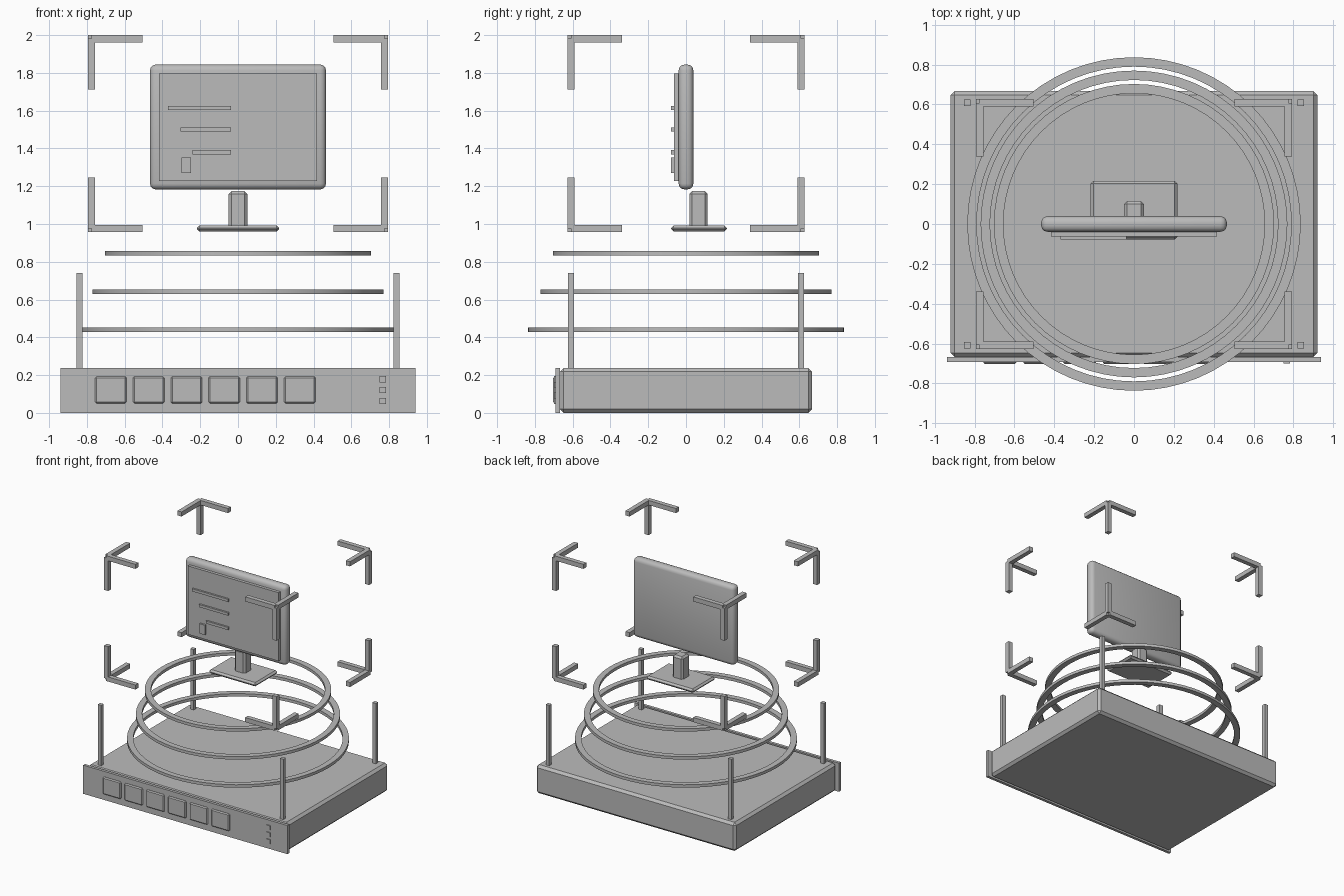
import bpy
import bmesh
import math
from mathutils import Vector

if "Cube" in bpy.data.objects:
    bpy.data.objects.remove(bpy.data.objects["Cube"], do_unlink=True)

grey = bpy.data.materials.new("plain grey")
grey.use_nodes = True
grey.diffuse_color = (0.5, 0.5, 0.5, 1)
grey.node_tree.nodes["Principled BSDF"].inputs["Base Color"].default_value = (0.5, 0.5, 0.5, 1)


def finish(name, bm):
    bmesh.ops.recalc_face_normals(bm, faces=bm.faces)
    mesh = bpy.data.meshes.new(name)
    bm.to_mesh(mesh)
    bm.free()
    mesh.materials.append(grey)
    obj = bpy.data.objects.new(name, mesh)
    bpy.context.collection.objects.link(obj)
    return obj


def box(name, low, high, bevel=0, segments=1):
    """Box between two corners, with optional bevelled edges."""
    low, high = Vector(low), Vector(high)
    bm = bmesh.new()
    bmesh.ops.create_cube(bm, size=1)
    bmesh.ops.scale(bm, vec=high - low, verts=bm.verts)
    bmesh.ops.translate(bm, vec=(low + high) / 2, verts=bm.verts)
    if bevel:
        bmesh.ops.bevel(bm, geom=bm.edges[:], offset=bevel, segments=segments,
                        profile=0.5, affect='EDGES')
    return finish(name, bm)


def smooth(obj):
    bpy.ops.object.select_all(action='DESELECT')
    obj.select_set(True)
    bpy.context.view_layer.objects.active = obj
    bpy.ops.object.shade_smooth_by_angle(angle=math.radians(35))


def ring(name, outer, z, width=0.047, height=0.024, sides=64):
    """Flat band with a rectangular section, spun around z."""
    bm = bmesh.new()
    corners = [(outer - width, -1), (outer, -1), (outer, 1), (outer - width, 1)]
    verts = [bm.verts.new((r, 0, z + s * height / 2)) for r, s in corners]
    edges = [bm.edges.new((verts[i], verts[i - 1])) for i in range(4)]
    bmesh.ops.spin(bm, geom=verts + edges, cent=(0, 0, 0), axis=(0, 0, 1),
                   angle=math.tau, steps=sides, use_merge=True)
    bmesh.ops.remove_doubles(bm, verts=bm.verts, dist=0.0001)
    smooth(finish(name, bm))


# Base with front panel
box("base", (-0.92, -0.668, 0), (0.92, 0.668, 0.238), 0.02)
box("front_panel", (-0.94, -0.692, 0), (0.94, -0.668, 0.238))
for i in range(6):
    x = -0.673 + 0.2 * i
    box(f"button_{i + 1}", (x - 0.083, -0.703, 0.05), (x + 0.083, -0.68, 0.193), 0.008)
for i in range(3):
    z = 0.063 + 0.058 * i
    box(f"indicator_{i + 1}", (0.75, -0.7, z - 0.017), (0.784, -0.68, z + 0.017))

# Corner posts
for side, sx in (("right", -1), ("left", 1)):
    for end, sy in (("front", -1), ("back", 1)):
        x, y = 0.838 * sx, 0.608 * sy
        box(f"{end}_{side}_post", (x - 0.016, y - 0.016, 0.22), (x + 0.016, y + 0.016, 0.74))

# Floating rings
for name, radius, z in (("lower_ring", 0.837, 0.44), ("middle_ring", 0.77, 0.642),
                        ("upper_ring", 0.703, 0.844)):
    ring(name, radius, z)

# Monitor and stand
smooth(box("monitor_case", (-0.466, -0.039, 1.183), (0.466, 0.039, 1.844), 0.031, 3))
box("screen", (-0.417, -0.064, 1.227), (0.417, -0.03, 1.796))
for i, (start, z) in enumerate(((-0.37, 1.614), (-0.305, 1.5), (-0.24, 1.38))):
    box(f"screen_line_{i + 1}", (start, -0.079, z - 0.011), (-0.037, -0.06, z + 0.011))
box("screen_cursor", (-0.3, -0.079, 1.27), (-0.25, -0.06, 1.352))
box("stand_neck", (-0.049, 0.018, 0.975), (0.049, 0.115, 1.175), 0.015)
box("stand_foot", (-0.218, -0.079, 0.96), (0.218, 0.217, 0.992), 0.014)

# Corner brackets: three arms leaving each corner point
half, arm = 0.019, 0.27
for level, cz, sz in (("lower", 0.977, -1), ("upper", 1.981, 1)):
    for end, sy in (("front", -1), ("back", 1)):
        for side, sx in (("right", -1), ("left", 1)):
            corner = Vector((0.775 * sx, 0.608 * sy, cz))
            for axis, sign in enumerate((sx, sy, sz)):
                low = corner - Vector((half, half, half))
                high = corner + Vector((half, half, half))
                tip = corner[axis] - sign * arm
                low[axis], high[axis] = sorted((corner[axis], tip))
                box(f"{level}_{end}_{side}_bracket_{'xyz'[axis]}", low, high)
